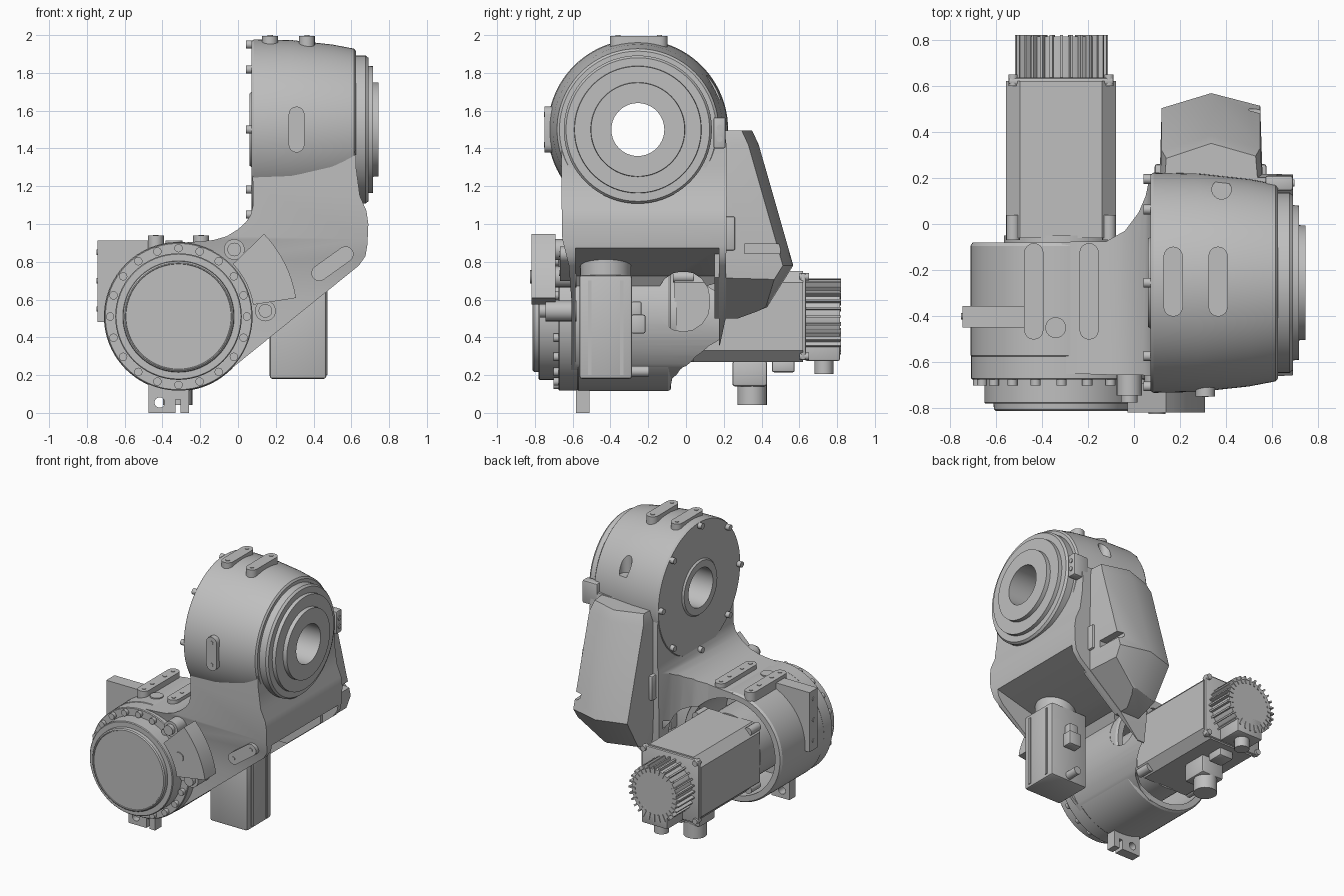
import bpy, bmesh, math
from mathutils import Vector

old = bpy.data.objects.get("Cube")
if old:
    bpy.data.objects.remove(old, do_unlink=True)

SHADE = (0.52, 0.52, 0.52, 1)
grey = bpy.data.materials.new("cast_grey")
grey.use_nodes = True
grey.diffuse_color = SHADE
grey.node_tree.nodes["Principled BSDF"].inputs["Base Color"].default_value = SHADE


def finish(bm, name):
    bmesh.ops.remove_doubles(bm, verts=bm.verts, dist=0.00005)
    bmesh.ops.recalc_face_normals(bm, faces=bm.faces)
    mesh = bpy.data.meshes.new(name)
    bm.to_mesh(mesh)
    bm.free()
    mesh.materials.append(grey)
    obj = bpy.data.objects.new(name, mesh)
    bpy.context.collection.objects.link(obj)
    return obj


def place(axis, u, v, t):
    return {"x": (t, u, v), "y": (u, t, v), "z": (u, v, t)}[axis]


def prism(name, axis, outline, lo, hi):
    """Extrude a 2D outline along an axis."""
    bm = bmesh.new()
    a = [bm.verts.new(place(axis, u, v, lo)) for u, v in outline]
    b = [bm.verts.new(place(axis, u, v, hi)) for u, v in outline]
    bm.faces.new(a)
    bm.faces.new(b)
    for i in range(len(a)):
        j = (i + 1) % len(a)
        bm.faces.new((a[i], a[j], b[j], b[i]))
    return finish(bm, name)


def arc(u, v, r, start, end, n):
    angles = [math.radians(start + (end - start) * i / n) for i in range(n + 1)]
    return [(u + r * math.cos(a), v + r * math.sin(a)) for a in angles]


def rod(name, axis, u, v, r, lo, hi, n=24):
    return prism(name, axis, arc(u, v, r, 0, 360, n)[:-1], lo, hi)


def stadium(p, q, r):
    base = math.degrees(math.atan2(q[1] - p[1], q[0] - p[0]))
    return arc(*q, r, base - 90, base + 90, 8) + arc(*p, r, base + 90, base + 270, 8)


def pad(name, axis, p, q, lo, hi, outer):
    """Raised mounting pad with two small screws."""
    prism(name, axis, stadium(p, q, 0.042), lo, hi)
    for c in (p, q):
        rod(name + "_screw", axis, *c, 0.014, outer - 0.004, outer + 0.004, 12)


def box(name, x, y, z, bevel=0.0):
    obj = prism(name, "z", [(x[0], y[0]), (x[1], y[0]), (x[1], y[1]), (x[0], y[1])], *z)
    if bevel:
        bm = bmesh.new()
        bm.from_mesh(obj.data)
        bmesh.ops.bevel(bm, geom=bm.edges[:], offset=bevel, segments=2, affect="EDGES", profile=0.5)
        bm.to_mesh(obj.data)
        bm.free()
    return obj


def lathe(name, axis, center, profile, closed=False):
    """Turn a (position, radius) profile around the x or y axis."""
    bm = bmesh.new()
    c = Vector(center)
    vs = [bm.verts.new(c + Vector((t, r, 0) if axis == "x" else (r, t, 0))) for t, r in profile]
    es = [bm.edges.new((vs[i], vs[i + 1])) for i in range(len(vs) - 1)]
    if closed:
        es.append(bm.edges.new((vs[-1], vs[0])))
    bmesh.ops.spin(bm, geom=vs + es, cent=c, axis=(1, 0, 0) if axis == "x" else (0, 1, 0),
                   angle=math.tau, steps=96, use_duplicate=False)
    return finish(bm, name)


def combine(obj, tool, op="DIFFERENCE"):
    mod = obj.modifiers.new("cut", "BOOLEAN")
    mod.operation = op
    mod.solver = "EXACT"
    mod.object = tool
    bpy.context.view_layer.objects.active = obj
    bpy.ops.object.modifier_apply(modifier=mod.name)
    bpy.data.objects.remove(tool, do_unlink=True)


LX, LZ = -0.315, 0.51      # lower joint axis, along y
UY, UZ = -0.255, 1.5       # upper joint axis, along x

# Arm casting: three outlines intersected, then hollowed
arm = prism("arm_casting", "y", [
    (LX, 0.12), (-0.2, 0.137), (-0.07, 0.206), (0.64, 0.78), (0.675, 0.83), (0.685, 0.89), (0.69, 1.0),
    (0.68, 1.07), (0.645, 1.15), (0.625, 1.3), (0.62, 1.5), (0.074, 1.5), (0.08, 1.1), (0.066, 1.045),
    (0.04, 1.008), (0, 0.972), (-0.06, 0.935), (-0.13, 0.915), (-0.2, 0.908), (LX, 0.9)], -1, 1)
side = prism("side_shape", "x", [
    (-0.66, 1.51), (-0.66, 1.2), (-0.655, 0.92), (-0.62, 0.78), (-0.607, 0.6), (-0.605, 0.4), (-0.61, 0.1),
    (-0.09, 0.1), (-0.075, 0.17), (-0.02, 0.24), (0.1, 0.29), (0.18, 0.36), (0.21, 0.5), (0.218, 1.4),
    (0.2, 1.51)], -1, 1)
combine(arm, side, "INTERSECT")
plan = prism("plan_shape", "z", [
    (-0.5, -0.9), (0.9, -0.9), (0.9, 0.25), (0.072, 0.22), (0.05, 0.12), (0.02, 0.05), (-0.04, -0.03),
    (-0.12, -0.075), (-0.5, -0.08)], -0.1, 2)
combine(arm, plan, "INTERSECT")
pocket = arc(LX, LZ, 0.397, -60, 24, 20) + [(0.085, 0.725), (0.2, 0.745), (0.8, 0.905), (0.8, -0.1), (0, -0.1)]
combine(arm, prism("pocket", "y", pocket, -0.585, 0.175))
combine(arm, rod("bore", "y", LX, LZ, 0.345, -0.52, 0.5, 64))
combine(arm, prism("window", "x", stadium((-0.015, 0.57), (-0.015, 0.61), 0.14), -0.2, 0.2))
combine(arm, rod("hole", "x", UY, UZ, 0.17, -0.5, 1, 48))

# Upper joint housing with stepped output flange and through hole
upper = lathe("upper_housing", "x", (0, UY, UZ), [
    (0.06, 0.14), (0.06, 0.19), (0.072, 0.2), (0.072, 0.47), (0.085, 0.478), (0.28, 0.474), (0.5, 0.45),
    (0.615, 0.428), (0.625, 0.415), (0.625, 0.392), (0.675, 0.392), (0.69, 0.38), (0.69, 0.337),
    (0.716, 0.335), (0.716, 0.25), (0.745, 0.248), (0.745, 0.14)], True)
combine(upper, rod("port", "z", 0.38, 0.15, 0.042, 1.66, 2.1))
for i in range(8):
    a = math.tau * i / 8
    rod("housing_bolt", "x", UY + 0.45 * math.cos(a), UZ + 0.45 * math.sin(a), 0.021, 0.042, 0.08, 16)
for x in (0.17, 0.365):
    pad("top_pad", "z", (x, -0.36), (x, -0.14), 1.9, 1.996, 1.996)
pad("front_pad", "y", (0.31, 1.42), (0.31, 1.58), -0.748, -0.68, -0.748)
pad("arm_pad", "y", (0.43, 0.74), (0.57, 0.84), -0.668, -0.6, -0.668)

# Lower joint housing, front flange and bolts
lathe("lower_housing", "y", (LX, 0, LZ), [
    (-0.08, 0.345), (-0.08, 0.385), (-0.095, 0.395), (-0.57, 0.395), (-0.58, 0.388), (-0.58, 0.345)], True)
lathe("lower_flange", "y", (LX, 0, LZ), [
    (-0.5, 0), (-0.5, 0.345), (-0.575, 0.345), (-0.575, 0.392), (-0.67, 0.392), (-0.675, 0.387), (-0.675, 0.335),
    (-0.775, 0.335), (-0.78, 0.33), (-0.78, 0.295), (-0.805, 0.293), (-0.812, 0.285), (-0.812, 0.28),
    (-0.808, 0.278), (-0.808, 0)])
for i in range(20):
    a = math.tau * i / 20
    rod("flange_bolt", "y", LX + 0.362 * math.cos(a), LZ + 0.362 * math.sin(a), 0.022, -0.702, -0.66, 16)
for x in (-0.435, -0.195):
    pad("housing_pad", "z", (x, -0.46), (x, -0.125), 0.86, 0.938, 0.938)
    for y in (-0.365, -0.22):
        rod("housing_pad_screw", "z", x, y, 0.014, 0.934, 0.942, 12)
rod("housing_plug", "z", -0.34, -0.45, 0.045, 0.87, 0.912)

# Side ear, hard stop sector and clamp
prism("side_ear", "y", [(-0.745, 0.48), (-0.745, 0.913), (-0.47, 0.913), (-0.45, 0.86), (-0.55, 0.8),
                        (-0.67, 0.62), (-0.69, 0.48)], -0.45, -0.355)
for z in (0.55, 0.7, 0.85):
    rod("ear_screw", "x", -0.4, z, 0.014, -0.75, -0.74, 12)
prism("stop_sector", "y", arc(LX, LZ, 0.63, 9, 44, 8) + arc(LX, LZ, 0.4, 44, 9, 8), -0.818, -0.69)
for x, z in ((-0.02, 0.865), (0.1, 0.72), (0.145, 0.54)):
    rod("stop_boss", "y", x, z, 0.055, -0.745, -0.58)
    rod("stop_screw", "y", x, z, 0.036, -0.825 if x == 0.1 else -0.775, -0.7)
clamp = prism("clamp", "y", [(-0.475, 0), (-0.33, 0), (-0.33, 0.07), (-0.305, 0.07), (-0.305, 0),
                             (-0.26, 0), (-0.26, 0.15), (-0.475, 0.15)], -0.582, -0.51)
combine(clamp, rod("clamp_hole", "y", -0.415, 0.055, 0.027, -0.7, -0.4))

# Ridged rear cover, lofted upward and trimmed along the arm's slope
bm = bmesh.new()
rows = []
for z, y, inset in ((0.5, 0.29, 0.02), (0.56, 0.43, 0.01), (0.78, 0.568, 0), (1.42, 0.385, 0), (1.495, 0.35, 0.02)):
    pts = [(0.11 + inset, 0.15), (0.12 + inset, y - 0.065), (0.335, y), (0.548 - inset, y - 0.055), (0.56 - inset, 0.15)]
    rows.append([bm.verts.new((px, py, z)) for px, py in pts])
for a, b in zip(rows, rows[1:]):
    for i in range(5):
        j = (i + 1) % 5
        bm.faces.new((a[i], a[j], b[j], b[i]))
bm.faces.new(rows[0])
bm.faces.new(rows[-1])
cover = finish(bm, "rear_cover")
combine(cover, prism("slope", "y", [(-0.07, 0.21), (0.93, 1.018), (0.93, 0.21)], 0, 1))
combine(cover, box("cover_slot", (0.5, 0.7), (0.31, 0.5), (0.845, 0.895)))
box("cover_rim", (0.09, 0.575), (0.14, 0.26), (0.86, 1.04), 0.01)
box("cable_bracket", (0.57, 0.69), (0.145, 0.21), (1.4, 1.565), 0.01)
for z in (1.45, 1.51):
    rod("bracket_screw", "x", 0.178, z, 0.016, 0.68, 0.696, 12)

# Vertical motor in the arm pocket
box("vertical_motor", (0.168, 0.468), (-0.565, -0.285), (0.18, 0.73), 0.015)
rod("vertical_motor_neck", "z", 0.318, -0.425, 0.135, 0.7, 0.85, 32)
box("vertical_motor_plug", (0.27, 0.37), (-0.29, -0.215), (0.42, 0.52), 0.01)
box("vertical_motor_socket", (0.285, 0.355), (-0.29, -0.235), (0.5, 0.59), 0.01)
rod("vertical_motor_gland", "y", 0.32, 0.22, 0.028, -0.29, -0.195)
for y in (-0.51, -0.34):
    box("vertical_motor_rib", (0.464, 0.474), (y - 0.01, y + 0.01), (0.2, 0.7))

# Horizontal motor with finned end
c = 0.06
prism("horizontal_motor", "y", [(-0.555 + c, 0.27), (-0.078 - c, 0.27), (-0.078, 0.27 + c), (-0.078, 0.75 - c),
                                (-0.078 - c, 0.75), (-0.555 + c, 0.75), (-0.555, 0.75 - c), (-0.555, 0.27 + c)],
      -0.06, 0.62)
rod("motor_neck", "y", LX, LZ, 0.25, -0.52, -0.05, 48)
box("motor_end_plate", (-0.545, -0.088), (0.605, 0.635), (0.28, 0.74), 0.01)
for x in (-0.525, -0.108):
    for z in (0.3, 0.72):
        rod("motor_bolt", "y", x, z, 0.03, -0.07, 0.04, 16)
        rod("end_bolt", "y", x, z, 0.02, 0.6, 0.65, 16)
rod("fin_core", "y", LX, LZ, 0.178, 0.62, 0.815, 48)
for i in range(28):
    a = math.tau * i / 28
    ux, uz = math.cos(a), math.sin(a)
    corners = [(0.15, -0.006), (0.202, -0.006), (0.202, 0.006), (0.15, 0.006)]
    prism("fin", "y", [(LX + r * ux - s * uz, LZ + r * uz + s * ux) for r, s in corners], 0.62, 0.82)
box("terminal_block", (-0.42, -0.21), (0.63, 0.815), (0.275, 0.42), 0.01)
rod("terminal_plug", "z", LX, 0.73, 0.05, 0.205, 0.28)
box("connector_box", (-0.41, -0.23), (0.245, 0.43), (0.14, 0.275), 0.015)
rod("connector_plug", "z", -0.32, 0.35, 0.078, 0.042, 0.15)
box("small_connector", (-0.37, -0.26), (0.455, 0.575), (0.215, 0.275), 0.01)

# Smooth shading with crisp edges
bpy.ops.object.select_all(action="DESELECT")
for obj in bpy.context.collection.objects:
    if obj.type == "MESH" and grey.name in obj.data.materials:
        obj.select_set(True)
        bpy.context.view_layer.objects.active = obj
bpy.ops.object.shade_smooth_by_angle(angle=math.radians(32))
